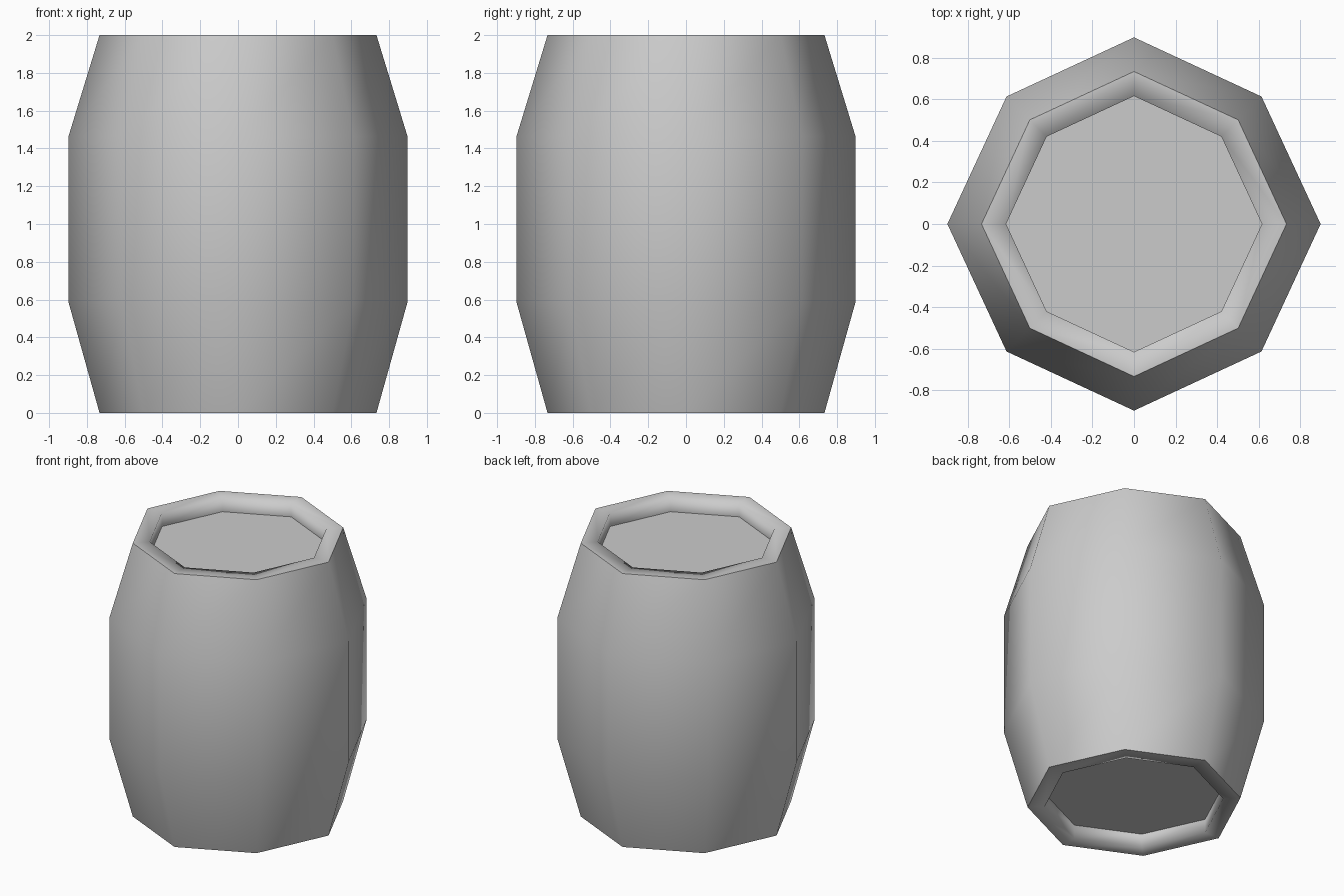
import bpy
import bmesh
from math import cos, sin, pi

SIDES = 8
DIAGONAL = 0.966  # diagonal corners sit slightly closer to the axis

old = bpy.data.objects.get("Cube")
if old:
    bpy.data.objects.remove(old, do_unlink=True)

grey = bpy.data.materials.new("plain grey")
grey.use_nodes = True
colour = (0.6, 0.6, 0.6, 1)
grey.diffuse_color = colour
grey.node_tree.nodes["Principled BSDF"].inputs["Base Color"].default_value = colour


def add_ring(bm, radius, z):
    """Eight-cornered ring of vertices at one height."""
    ring = []
    for i in range(SIDES):
        r = radius * (DIAGONAL if i % 2 else 1)
        a = 2 * pi * i / SIDES
        ring.append(bm.verts.new((r * cos(a), r * sin(a), z)))
    return ring


def crease(bm, ring):
    """Keep the edges around a ring sharp."""
    for i in range(SIDES):
        bm.edges.get((ring[i], ring[(i + 1) % SIDES])).smooth = False


def finish(bm, name):
    mesh = bpy.data.meshes.new(name)
    bm.to_mesh(mesh)
    bm.free()
    mesh.materials.append(grey)
    obj = bpy.data.objects.new(name, mesh)
    bpy.context.collection.objects.link(obj)


# Barrel wall: recessed inner lip, rim, bulging staves, rim, inner lip
profile = [(0.615, 0.1), (0.615, 0), (0.733, 0), (0.897, 0.585),
           (0.897, 1.465), (0.733, 2), (0.615, 2), (0.615, 1.9)]
bm = bmesh.new()
rings = [add_ring(bm, r, z) for r, z in profile]
for low, high in zip(rings, rings[1:]):
    for i in range(SIDES):
        j = (i + 1) % SIDES
        face = bm.faces.new((low[i], low[j], high[j], high[i]))
        face.smooth = True
crease(bm, rings[2])
crease(bm, rings[5])
finish(bm, "barrel_wall")

# Flat heads set into both ends
for name, z in (("top_head", 1.9), ("bottom_head", 0.1)):
    bm = bmesh.new()
    ring = add_ring(bm, 0.615, z)
    bm.faces.new(ring if z > 1 else ring[::-1])
    finish(bm, name)
